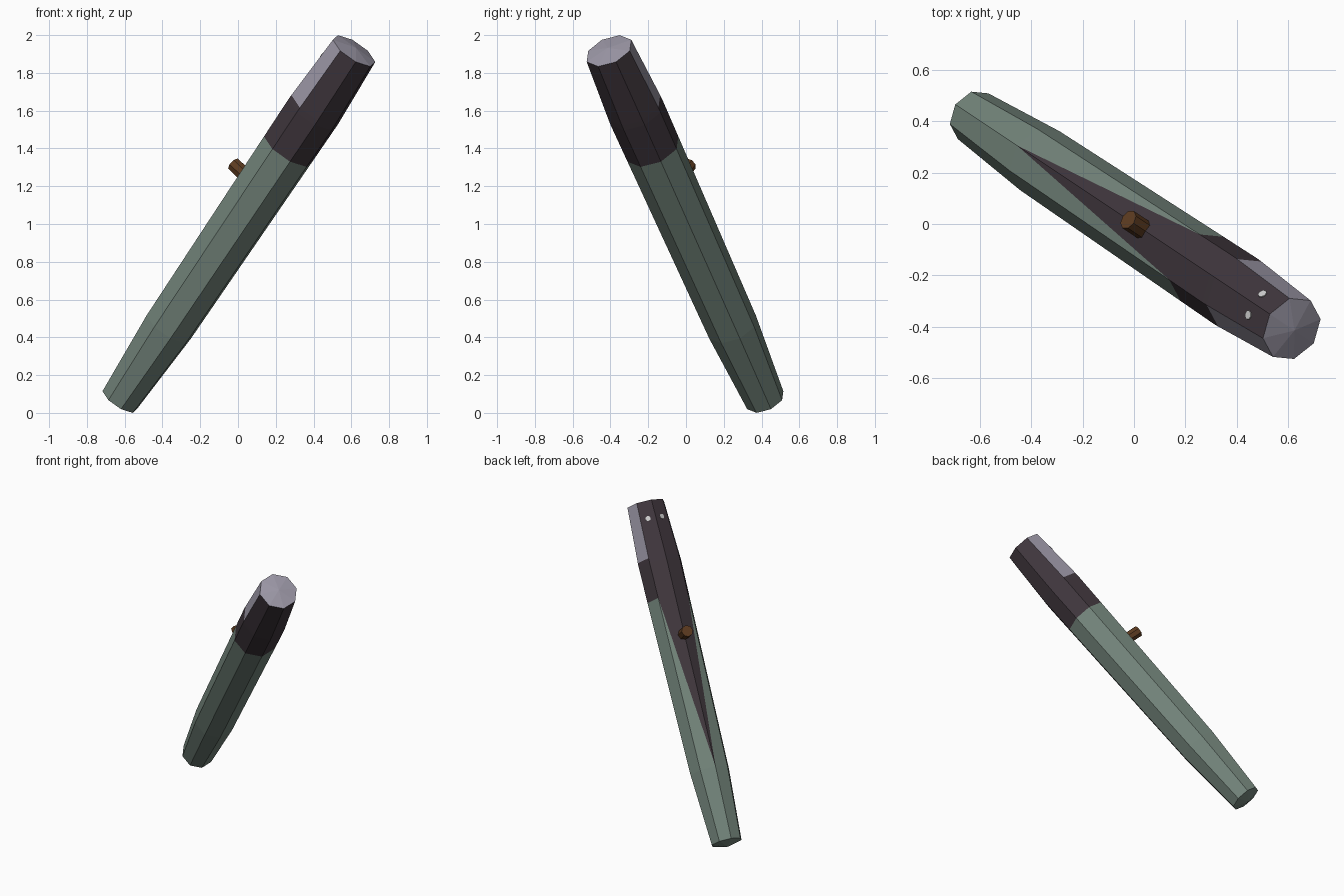
import bpy, bmesh, math
from mathutils import Vector, Matrix

if "Cube" in bpy.data.objects:
    bpy.data.objects.remove(bpy.data.objects["Cube"])


def material(name, rgb):
    m = bpy.data.materials.new(name)
    m.diffuse_color = (*rgb, 1)
    m.use_nodes = True
    m.node_tree.nodes["Principled BSDF"].inputs["Base Color"].default_value = m.diffuse_color
    return m


green = material("grey_green", (0.17, 0.23, 0.195))
plum = material("dark_plum", (0.05, 0.037, 0.046))
lilac = material("pale_lilac", (0.33, 0.31, 0.38))
brown = material("brown", (0.11, 0.045, 0.015))
white = material("light_grey", (0.62, 0.62, 0.62))

# Tilted frame: A along the body, U sideways (level), V towards the back ridge
A = Vector((0.5224, -0.3483, 0.7784)).normalized()
U = Vector((-A.y, A.x, 0)).normalized()
V = A.cross(U)
if V.z < 0:
    V = -V
MID = Vector((-0.006, 0.006, 0.992))


def point(t, r, ang):
    return MID + A * t + (V * math.cos(ang) + U * math.sin(ang)) * r


def finish(name, bm, mats):
    bmesh.ops.recalc_face_normals(bm, faces=bm.faces)
    me = bpy.data.meshes.new(name)
    bm.to_mesh(me)
    bm.free()
    for m in mats:
        me.materials.append(m)
    ob = bpy.data.objects.new(name, me)
    bpy.context.collection.objects.link(ob)
    return ob


# Body: eight-sided loft, position along axis and radius
rings = [(-1.188, 0.107), (-0.69, 0.138), (0.52, 0.1505),
         (0.77, 0.153), (0.80, 0.152), (1.188, 0.132)]
N = 8
bm = bmesh.new()
loops = [[bm.verts.new(point(t, r, k * math.tau / N)) for k in range(N)] for t, r in rings]


def face(verts, mat):
    bm.faces.new(verts).material_index = mat


for i in range(len(rings) - 1):
    lo, hi = loops[i], loops[i + 1]
    for k in range(N):
        n = (k + 1) % N
        if i == 1 and k in (0, N - 1):
            # dark wedge tapering down the ridge
            ridge, side = (k, n) if k == 0 else (n, k)
            face([lo[ridge], lo[side], hi[side]], 0)
            face([lo[ridge], hi[side], hi[ridge]], 1)
        else:
            mat = 0 if i < 2 else 1
            if i == 4 and k in (1, N - 2):      # pale cheeks
                mat = 2
            face([lo[k], lo[n], hi[n], hi[k]], mat)

# Shallow cone ends
for loop, t, mat in ((loops[0], -1.218, 0), (loops[-1], 1.208, 2)):
    tip = bm.verts.new(point(t, 0, 0))
    for k in range(N):
        face([loop[k], loop[(k + 1) % N], tip], mat)
finish("body", bm, [green, plum, lilac])


def disc(name, centre, axis, radius, depth, mat):
    """Eight-sided short cylinder pointing along an axis."""
    b = bmesh.new()
    z = axis.normalized()
    x = (A - z * A.dot(z)).normalized()
    y = z.cross(x)
    rot = Matrix((x, y, z)).transposed().to_4x4()
    bmesh.ops.create_cone(b, cap_ends=True, segments=8, radius1=radius,
                          radius2=radius, depth=depth,
                          matrix=Matrix.Translation(centre) @ rot)
    return finish(name, b, [mat])


# Knob on the ridge
disc("knob", point(0.24, 0.174, 0), V, 0.04, 0.09, brown)

# Eyes: thin plates, one on each upper face
for side, name in ((1, "eye_left"), (-1, "eye_right")):
    ang = side * math.pi / 8
    r0, r1, t = 0.152, 0.132, 1.065
    f = (t - 0.80) / (1.188 - 0.80)
    apothem = (r0 + (r1 - r0) * f) * math.cos(math.pi / 8)
    out = V * math.cos(ang) + U * math.sin(ang)
    disc(name, point(t, apothem + 0.001, ang), out + A * 0.047, 0.018, 0.007, white)
